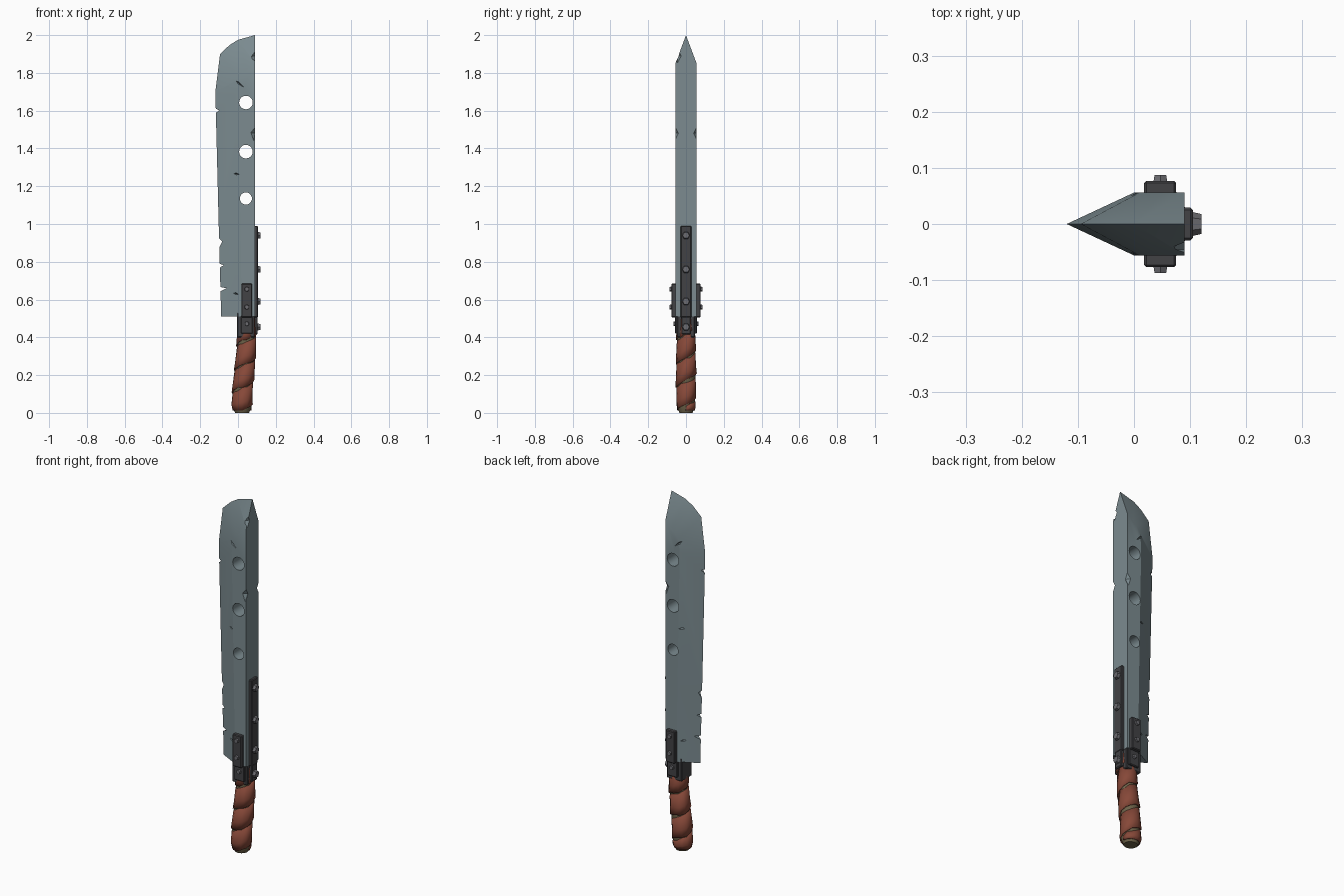
import bpy, bmesh, math, random
from mathutils import Matrix, Vector

if "Cube" in bpy.data.objects:
    bpy.data.objects.remove(bpy.data.objects["Cube"])

random.seed(4)
T = 0.056          # half thickness of the blade
SPINE = 0.09       # x of the blade's back


def material(name, r, g, b):
    m = bpy.data.materials.new(name)
    m.diffuse_color = (r, g, b, 1)
    m.use_nodes = True
    m.node_tree.nodes["Principled BSDF"].inputs["Base Color"].default_value = m.diffuse_color
    return m


STEEL = material("steel", 0.20, 0.26, 0.28)
IRON = material("dark_iron", 0.055, 0.055, 0.06)
RIVET = material("rivet_metal", 0.15, 0.15, 0.165)
LEATHER = material("red_leather", 0.24, 0.065, 0.04)
CLOTH = material("olive_core", 0.15, 0.12, 0.065)


def finish(name, bm, mat=None, angle=None):
    bmesh.ops.recalc_face_normals(bm, faces=bm.faces)
    me = bpy.data.meshes.new(name)
    bm.to_mesh(me)
    bm.free()
    ob = bpy.data.objects.new(name, me)
    bpy.context.collection.objects.link(ob)
    if mat:
        me.materials.append(mat)
    if angle:
        smooth(ob, angle)
    return ob


def smooth(ob, angle):
    bpy.ops.object.select_all(action='DESELECT')
    ob.select_set(True)
    bpy.context.view_layer.objects.active = ob
    bpy.ops.object.shade_smooth_by_angle(angle=math.radians(angle))


def box(name, lo, hi, mat, bevel=0.004):
    bm = bmesh.new()
    lo, hi = Vector(lo), Vector(hi)
    bmesh.ops.create_cube(bm, size=1, matrix=Matrix.Translation((lo + hi) / 2)
                          @ Matrix.Diagonal((*(hi - lo), 1)))
    bmesh.ops.bevel(bm, geom=bm.edges[:], offset=bevel, segments=1, affect='EDGES')
    return finish(name, bm, mat)


def rivet(name, pos, axis, r=0.016, h=0.018):
    bm = bmesh.new()
    turn = Vector((0, 0, 1)).rotation_difference(Vector(axis)).to_matrix().to_4x4()
    bmesh.ops.create_cone(bm, cap_ends=True, segments=6, radius1=r, radius2=r * 0.8,
                          depth=h, matrix=Matrix.Translation(pos) @ turn)
    return finish(name, bm, RIVET)


def add_spike(bm, pos, size, tilt=0):
    """Stretched octahedron used to carve nicks and scratches."""
    m = Matrix.Translation(pos) @ Matrix.Rotation(math.radians(tilt), 4, 'Y')
    v = [bm.verts.new(m @ Vector(p)) for p in (
        (size[0], 0, 0), (0, size[1], 0), (-size[0], 0, 0), (0, -size[1], 0),
        (0, 0, size[2]), (0, 0, -size[2]))]
    for i in range(4):
        j = (i + 1) % 4
        bm.faces.new((v[i], v[j], v[4]))
        bm.faces.new((v[j], v[i], v[5]))


def cut(target, bm):
    tool = finish("cutter", bm)
    tool.hide_render = True
    mod = target.modifiers.new("cut", 'BOOLEAN')
    mod.operation, mod.solver, mod.object = 'DIFFERENCE', 'EXACT', tool
    bpy.context.view_layer.objects.active = target
    bpy.ops.object.modifier_apply(modifier=mod.name)
    bpy.data.objects.remove(tool)


# Blade: cutting edge outline bridged to a raised flat on both sides
edge = [(-.089, .51), (-.101, .95), (-.12, 1.7), (-.095, 1.9), (-.045, 1.947), (0, 1.975), (SPINE, 2)]
ridge = [(.02, .51), (.014, .95), (0, 1.7), (.01, 1.77), (.03, 1.8), (.05, 1.82), (SPINE, 1.85)]
bm = bmesh.new()
O = [bm.verts.new((x, 0, z)) for x, z in edge]
sides = []
for s in (-1, 1):
    R = [bm.verts.new((x, s * T, z)) for x, z in ridge]
    heel = bm.verts.new((SPINE, s * T, .51))
    for i in range(len(O) - 1):
        bm.faces.new((O[i], O[i + 1], R[i + 1], R[i]))
    bm.faces.new(R + [heel])
    sides.append((R, heel))
(F, fh), (B, bh) = sides
bm.faces.new((fh, bh, B[-1], O[-1], F[-1]))
bm.faces.new((fh, F[0], O[0], B[0], bh))
bmesh.ops.triangulate(bm, faces=[f for f in bm.faces if len(f.verts) == 4])
blade = finish("blade", bm, STEEL)

# Three round holes
bm = bmesh.new()
for z, r in ((1.643, .036), (1.383, .036), (1.135, .032)):
    bmesh.ops.create_cone(bm, cap_ends=True, segments=20, radius1=r, radius2=r, depth=.4,
                          matrix=Matrix.Translation((.042, 0, z)) @ Matrix.Rotation(math.pi / 2, 4, 'X'))
cut(blade, bm)

# Battle damage: edge nicks, face scratches, spine dents
bm = bmesh.new()
for x, z, d, h in ((-.119, 1.6, .022, .012), (-.101, .905, .02, .025), (-.098, .78, .026, .011), (-.095, .655, .042, .012)):
    add_spike(bm, (x, 0, z), (d, .08, h), random.uniform(-12, 12))
for s in (-1, 1):
    add_spike(bm, (-.01, s * .048, 1.265), (.04, .012, .005), 8)
    add_spike(bm, (.005, s * .054, 1.745), (.04, .012, .006), 40)
    add_spike(bm, (-.015, s * .042, .632), (.03, .012, .006), 15)
    add_spike(bm, (SPINE, s * T, 1.48), (.022, .016, .04), 10)
add_spike(bm, (SPINE, -.045, 1.89), (.025, .02, .045), -8)
cut(blade, bm)
smooth(blade, 22)

# Iron tang block and the strap along the spine
box("tang", (-.005, -.047, .40), (.088, .047, .53), IRON)
box("spine_strap", (.08, -.029, .505), (.105, .029, .99), IRON)
box("lower_spine_strap", (.08, -.024, .415), (.104, .024, .51), IRON)
for i, z in enumerate((.94, .76, .59, .455)):
    rivet(f"spine_rivet_{i + 1}", (.111, 0, z), (1, 0, 0), .022)

# Side plates with rivets
for s, label in ((-1, "front"), (1, "back")):
    y0, y1 = sorted((s * .045, s * .077))
    box(f"{label}_plate", (.018, y0, .505), (.075, y1, .685), IRON)
    y0, y1 = sorted((s * .035, s * .058))
    box(f"{label}_lower_plate", (.015, y0, .42), (.078, y1, .515), IRON)
    for i, z in enumerate((.655, .56)):
        rivet(f"{label}_rivet_{i + 1}", (.047, s * .079, z), (0, s, 0), .015, .016)
    rivet(f"{label}_lower_rivet", (.047, s * .06, .472), (0, s, 0), .014, .014)

# Grip centre line and size: z, x centre, half width, half depth
GRIP = [(0, .022, .038, .036), (.03, .02, .053, .049), (.1, .022, .052, .05), (.2, .031, .053, .052),
        (.3, .042, .051, .05), (.4, .046, .05, .049), (.5, .048, .049, .047)]


def grip(z, a, k=1.0):
    z = min(max(z, 0), .5)
    for p, q in zip(GRIP, GRIP[1:]):
        if z <= q[0]:
            f = (z - p[0]) / (q[0] - p[0])
            c, w, d = (p[i] + (q[i] - p[i]) * f for i in (1, 2, 3))
            return (c + math.cos(a) * w * k, math.sin(a) * d * k, z)


# Grip core
SEG = 12
bm = bmesh.new()
rings = [[bm.verts.new(grip(z, 2 * math.pi * i / SEG, .96)) for i in range(SEG)]
         for z in (0, .03, .1, .2, .3, .4, .435)]
for lo, hi in zip(rings, rings[1:]):
    for i in range(SEG):
        j = (i + 1) % SEG
        bm.faces.new((lo[i], lo[j], hi[j], hi[i]))
bm.faces.new(rings[0])
bm.faces.new(rings[-1])
finish("grip_core", bm, CLOTH, 40)

# Leather strip wound in a spiral, each turn flaring over the one below
PITCH, WIDTH = .125, .116
bm = bmesh.new()
prev = None
for n in range(int(SEG * 4.6)):
    a = 2 * math.pi * n / SEG
    z = -.08 + PITCH * n / SEG
    low = max(z + random.uniform(-.008, .008), .012)
    high = min(z + WIDTH + random.uniform(-.006, .006), .5)
    if high - low < .02:
        prev = None
        continue
    flare = 1.09 + random.uniform(-.03, .03)
    row = [bm.verts.new(grip(low + (high - low) * t, a, k))
           for t, k in ((0, flare), (.35, 1.045), (1, .985))]
    if prev:
        for i in range(2):
            bm.faces.new((prev[i], row[i], row[i + 1], prev[i + 1]))
    prev = row
wrap = finish("leather_wrap", bm, LEATHER, 35)
mod = wrap.modifiers.new("thickness", 'SOLIDIFY')
mod.thickness = .007
mod.offset = -1
